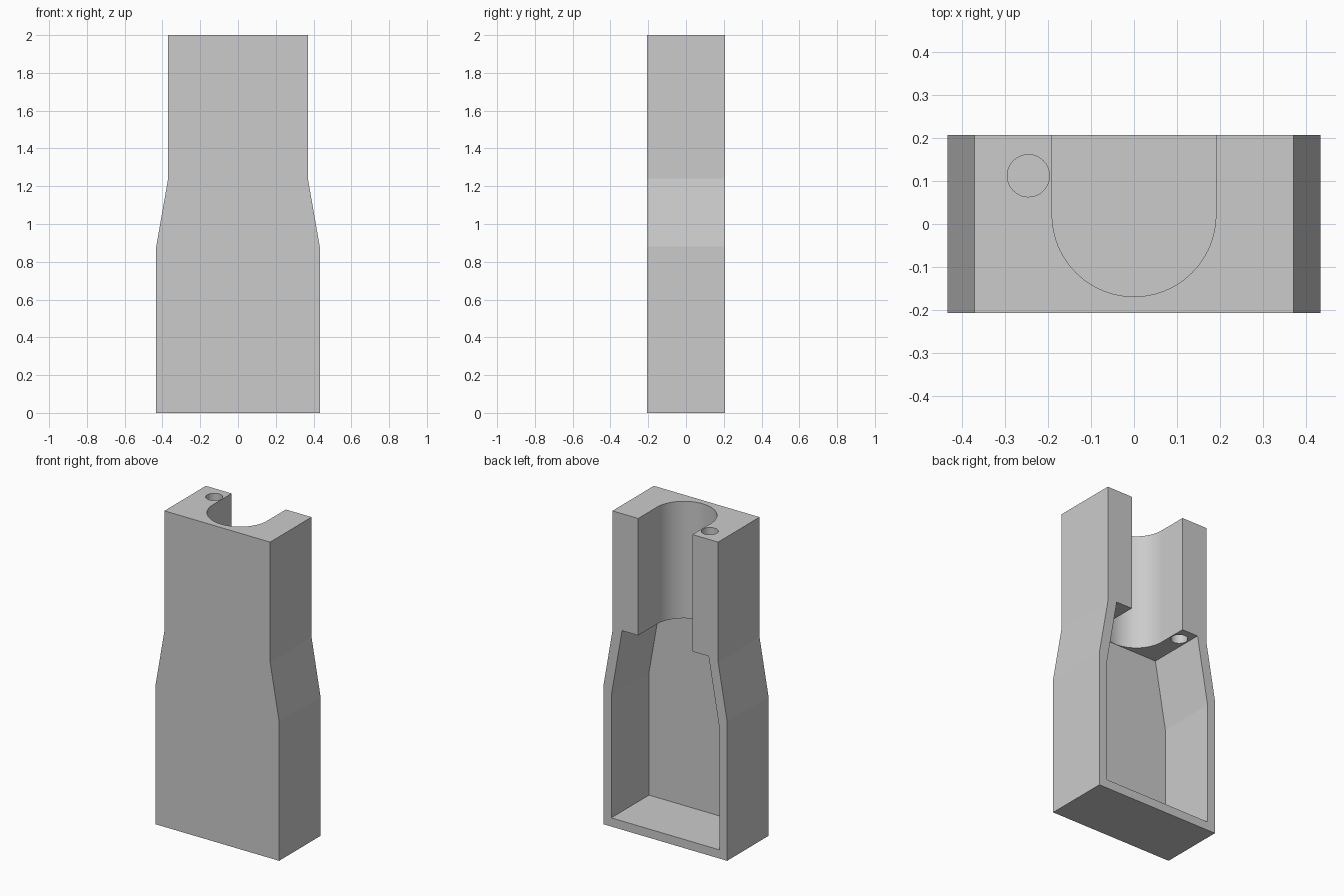
import bpy, bmesh, math
from mathutils import Vector

cube = bpy.data.objects.get("Cube")
if cube:
    bpy.data.objects.remove(cube, do_unlink=True)

# Overall sizes
HALF_DEPTH = 0.207
FRONT_INNER = -0.17
CAVITY_TOP = 1.26

grey = bpy.data.materials.new("light grey plastic")
grey.use_nodes = True
colour = (0.6, 0.6, 0.6, 1)
grey.diffuse_color = colour
grey.node_tree.nodes["Principled BSDF"].inputs["Base Color"].default_value = colour


def prism(name, points, offset):
    """Extrude a closed outline of 3D points along an offset."""
    bm = bmesh.new()
    face = bm.faces.new([bm.verts.new(p) for p in points])
    moved = bmesh.ops.extrude_face_region(bm, geom=[face])["geom"]
    verts = [v for v in moved if isinstance(v, bmesh.types.BMVert)]
    bmesh.ops.translate(bm, verts=verts, vec=Vector(offset))
    bmesh.ops.recalc_face_normals(bm, faces=bm.faces)
    mesh = bpy.data.meshes.new(name)
    bm.to_mesh(mesh)
    bm.free()
    mesh.materials.append(grey)
    obj = bpy.data.objects.new(name, mesh)
    bpy.context.collection.objects.link(obj)
    return obj


def mirrored(side, y):
    """Close a right-hand (x, z) outline by mirroring it in x."""
    return [(x, y, z) for x, z in side] + [(-x, y, z) for x, z in reversed(side)]


def arc(cx, cy, radius, z, start, end, steps):
    angles = [start + (end - start) * i / steps for i in range(steps + 1)]
    return [(cx + radius * math.cos(a), cy + radius * math.sin(a), z) for a in angles]


# Tapered outer body
body = prism("holder_body",
             mirrored([(0.433, 0), (0.433, 0.88), (0.37, 1.24), (0.37, 2)], -HALF_DEPTH),
             (0, 2 * HALF_DEPTH, 0))

# Lower cavity, open at the back
cavity = prism("cavity_cutter",
               mirrored([(0.378, 0.055), (0.378, 0.83), (0.303, CAVITY_TOP)], FRONT_INNER),
               (0, 0.6, 0))

# Round-bottomed channel through the upper block
channel_outline = [(-0.19, 0.4, 1.2)] + arc(0, 0.0215, 0.19, 1.2, math.pi, 2 * math.pi, 48) + [(0.19, 0.4, 1.2)]
channel = prism("channel_cutter", channel_outline, (0, 0, 1))

# Small hole from the top into the cavity
hole = prism("hole_cutter", arc(-0.245, 0.112, 0.049, 1.2, 0, 2 * math.pi, 40)[:-1], (0, 0, 1))

bpy.ops.object.select_all(action='DESELECT')
body.select_set(True)
bpy.context.view_layer.objects.active = body
for cutter in (cavity, channel, hole):
    cut = body.modifiers.new(cutter.name, 'BOOLEAN')
    cut.operation = 'DIFFERENCE'
    cut.solver = 'EXACT'
    cut.object = cutter
    bpy.ops.object.modifier_apply(modifier=cut.name)
    bpy.data.objects.remove(cutter, do_unlink=True)

bpy.ops.object.shade_smooth_by_angle(angle=math.radians(9))
